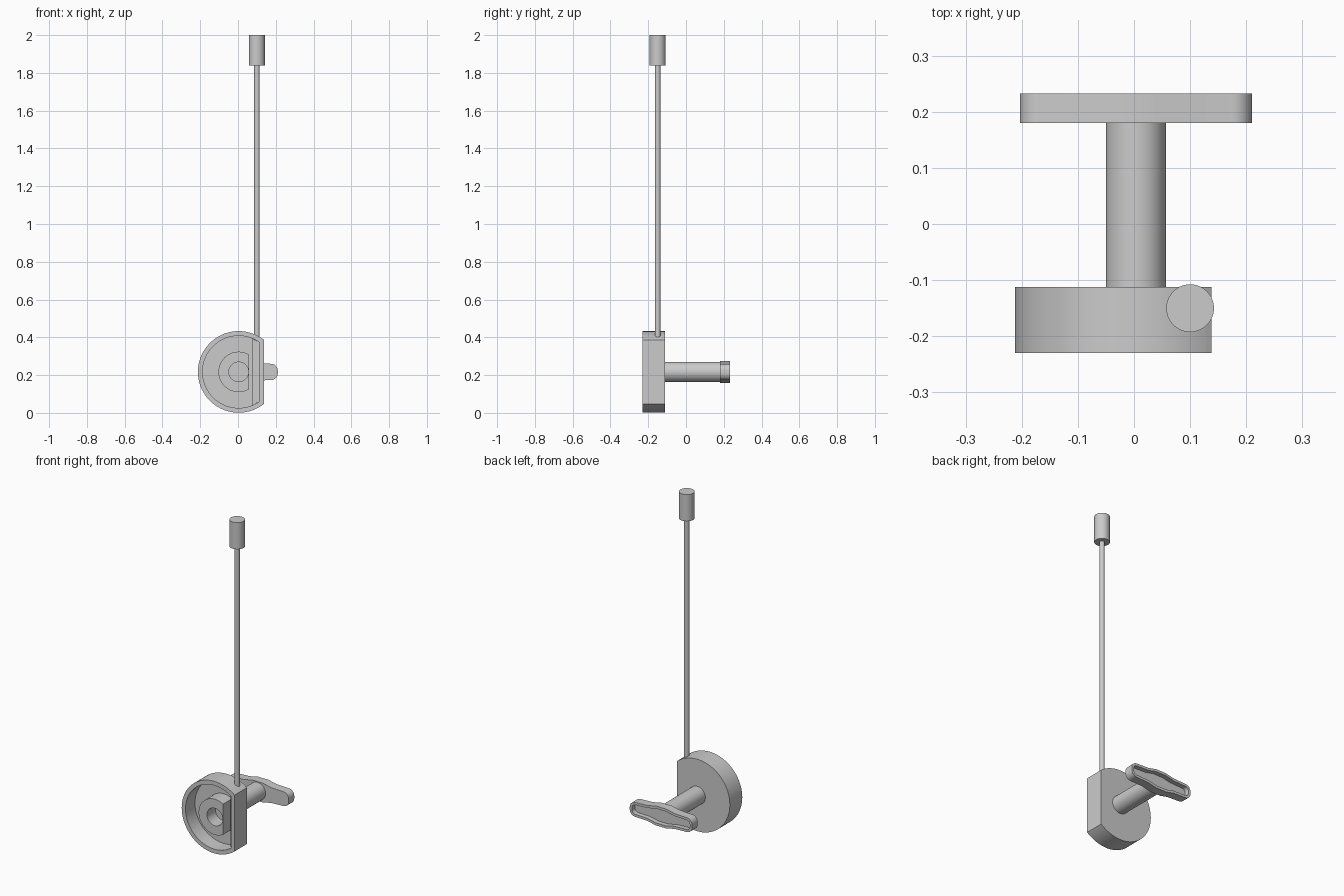
import bpy, bmesh, math

cube = bpy.data.objects.get("Cube")
if cube:
    bpy.data.objects.remove(cube, do_unlink=True)

CX, CZ = 0.0035, 0.217   # shared axis of case, shaft and handle

grey = bpy.data.materials.new("plain_grey")
grey.use_nodes = True
grey.diffuse_color = (0.6, 0.6, 0.6, 1)
grey.node_tree.nodes["Principled BSDF"].inputs["Base Color"].default_value = (0.6, 0.6, 0.6, 1)


def finish(obj):
    obj.data.materials.append(grey)
    bpy.ops.object.select_all(action='DESELECT')
    obj.select_set(True)
    bpy.context.view_layer.objects.active = obj
    bpy.ops.object.shade_smooth_by_angle(angle=math.radians(30))


def prism(name, outer, y_front, y_back, inner=None, y_floor=None):
    """Extrude an outline along y; an inner outline of equal count sinks a pocket from y_front."""
    bm = bmesh.new()

    def ring(points, y):
        return [bm.verts.new((CX + u, y, CZ + w)) for u, w in points]

    rings = [ring(outer, y_back), ring(outer, y_front)]
    if inner:
        rings += [ring(inner, y_front), ring(inner, y_floor)]
    n = len(outer)
    for a, b in zip(rings, rings[1:]):
        for i in range(n):
            j = (i + 1) % n
            bm.faces.new((a[i], a[j], b[j], b[i]))
    bm.faces.new(rings[0])
    bm.faces.new(rings[-1])
    bmesh.ops.recalc_face_normals(bm, faces=bm.faces)
    mesh = bpy.data.meshes.new(name)
    bm.to_mesh(mesh)
    bm.free()
    obj = bpy.data.objects.new(name, mesh)
    bpy.context.collection.objects.link(obj)
    finish(obj)


def round_outlines(*shapes, steps=72):
    """Circles of (radius, flat distance) on +x, all sampled at the same angles."""
    angles = {2 * math.pi * i / steps for i in range(steps)}
    for r, d in shapes:
        if d < r:
            corner = math.acos(d / r)
            angles |= {corner, 2 * math.pi - corner}
    result = []
    for r, d in shapes:
        pts = []
        for a in sorted(angles):
            c = math.cos(a)
            rad = min(r, d / c) if c > 0 else r
            pts.append((rad * c, rad * math.sin(a)))
        result.append(pts)
    return result


def inset(points, dist):
    """Move an anticlockwise outline inwards by an even distance."""
    out = []
    n = len(points)
    for i, (x, y) in enumerate(points):
        (ax, ay), (bx, by) = points[i - 1], points[(i + 1) % n]
        l1, l2 = math.hypot(x - ax, y - ay), math.hypot(bx - x, by - y)
        n1 = (-(y - ay) / l1, (x - ax) / l1)
        n2 = (-(by - y) / l2, (bx - x) / l2)
        k = dist / (1 + n1[0] * n2[0] + n1[1] * n2[1])
        out.append((x + k * (n1[0] + n2[0]), y + k * (n1[1] + n2[1])))
    return out


def rod_part(name, radius, z0, z1):
    bpy.ops.mesh.primitive_cylinder_add(vertices=48, radius=radius, depth=z1 - z0,
                                        location=(0.1, -0.15, (z0 + z1) / 2))
    obj = bpy.context.object
    obj.name = name
    finish(obj)


# Round case with one flat side, hollow at the front
outer, inner = round_outlines((0.216, 0.1345), (0.191, 0.1095))
prism("case", outer, -0.23, -0.112, inner, -0.14)

# Bored hub inside the case
outer, inner = round_outlines((0.107, 0.055), (0.052, 1))
prism("hub", outer, -0.225, -0.137, inner, -0.139)

# Raised block that holds the rod
prism("rod_guide", [(0.07, -0.178), (0.112, -0.156), (0.112, 0.156), (0.07, 0.178)],
      -0.175, -0.13)

# Shaft with a small centre hole
outer, inner = round_outlines((0.0535, 1), (0.018, 1))
prism("shaft", outer, -0.145, 0.185, inner, -0.05)

# Turning handle: one quarter outline, mirrored, recessed on the back
end, radius = 0.207, 0.036
quarter = []
for i in range(9):
    a = math.pi / 2 * i / 8
    quarter.append((end - radius + radius * math.cos(a), 0.007 + radius * math.sin(a)))
quarter += [(0.09, 0.046), (0.035, 0.058)]
half = quarter + [(-x, z) for x, z in reversed(quarter)]
handle = half + [(-x, -z) for x, z in half]
prism("handle", handle, 0.233, 0.18, inset(handle, 0.015), 0.205)

# Upright rod with its end knob
rod_part("rod", 0.0145, 0.36, 1.85)
rod_part("rod_knob", 0.0425, 1.84, 2.0)
